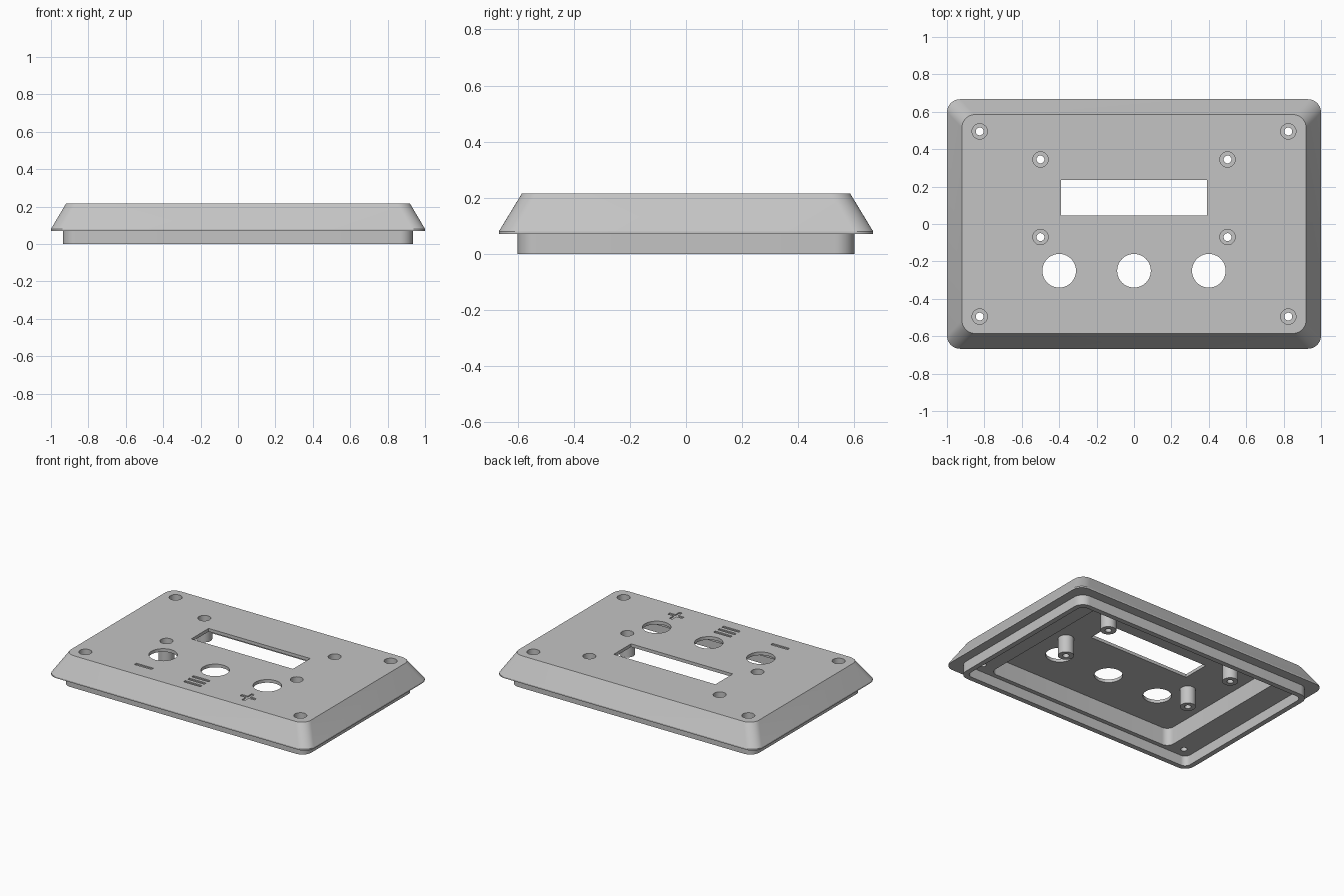
import bpy, bmesh, math

if "Cube" in bpy.data.objects:
    bpy.data.objects.remove(bpy.data.objects["Cube"])

grey = bpy.data.materials.new("light_grey")
grey.diffuse_color = (0.55, 0.55, 0.55, 1)
grey.use_nodes = True
grey.node_tree.nodes["Principled BSDF"].inputs["Base Color"].default_value = grey.diffuse_color


def outline(hx, hy, r):
    """Rectangle, rounded rectangle or circle, by corner radius."""
    if r == 0:
        return [(hx, hy), (-hx, hy), (-hx, -hy), (hx, -hy)]
    if r >= hx:
        return [(r * math.cos(i * math.pi / 20), r * math.sin(i * math.pi / 20)) for i in range(40)]
    pts = []
    for k, (sx, sy) in enumerate([(1, 1), (-1, 1), (-1, -1), (1, -1)]):
        for i in range(11):
            a = (k + i / 10) * math.pi / 2
            pts.append((sx * (hx - r) + r * math.cos(a), sy * (hy - r) + r * math.sin(a)))
    return pts


def loft(name, levels, x=0, y=0):
    """Solid through stacked outlines (half x, half y, radius, z)."""
    bm = bmesh.new()
    rings = [[bm.verts.new((x + px, y + py, z)) for px, py in outline(hx, hy, r)]
             for hx, hy, r, z in levels]
    for a, b in zip(rings, rings[1:]):
        n = len(a)
        for i in range(n):
            j = (i + 1) % n
            bm.faces.new((a[i], a[j], b[j], b[i]))
    bm.faces.new(rings[0])
    bm.faces.new(rings[-1])
    bmesh.ops.recalc_face_normals(bm, faces=bm.faces)
    me = bpy.data.meshes.new(name)
    bm.to_mesh(me)
    bm.free()
    me.materials.append(grey)
    ob = bpy.data.objects.new(name, me)
    bpy.context.collection.objects.link(ob)
    return ob


def combine(ob, tool, operation):
    bpy.context.view_layer.objects.active = ob
    mod = ob.modifiers.new(operation, 'BOOLEAN')
    mod.operation, mod.object, mod.solver = operation, tool, 'EXACT'
    bpy.ops.object.modifier_apply(modifier=mod.name)
    bpy.data.objects.remove(tool)


TOP, PLATE, RIM = 0.215, 0.193, 0.07

# Cover: pocket, shelf, fitting lip, flange and sloped sides
cover = loft("panel_cover", [
    (0.73, 0.535, 0.05, PLATE), (0.73, 0.535, 0.05, RIM),
    (0.90, 0.565, 0.04, RIM), (0.90, 0.565, 0.04, 0),
    (0.935, 0.60, 0.07, 0), (0.935, 0.60, 0.07, RIM),
    (1.0, 0.667, 0.07, RIM), (1.0, 0.667, 0.07, 0.08),
    (0.92, 0.585, 0.07, TOP)])

# Screw bosses under the plate
bosses = [(sx * 0.5, y) for sx in (-1, 1) for y in (0.345, -0.07)]
for x, y in bosses:
    combine(cover, loft("boss", [(0.05, 0.05, 0.05, RIM), (0.05, 0.05, 0.05, 0.204)], x, y), 'UNION')

# Counterbored screw holes in bosses and corners
corners = [(sx * 0.825, sy * 0.495) for sx in (-1, 1) for sy in (-1, 1)]
for x, y in bosses + corners:
    combine(cover, loft("screw_cut", [
        (0.021, 0.021, 0.021, 0.03), (0.021, 0.021, 0.021, 0.10),
        (0.041, 0.041, 0.041, 0.10), (0.041, 0.041, 0.041, 0.3)], x, y), 'DIFFERENCE')

# Display window and button holes
combine(cover, loft("window_cut", [(0.39, 0.095, 0, 0.15), (0.39, 0.095, 0, 0.3)], 0, 0.14), 'DIFFERENCE')
for x in (-0.4, 0, 0.4):
    combine(cover, loft("button_cut", [(0.09, 0.09, 0.09, 0.15), (0.09, 0.09, 0.09, 0.3)], x, -0.25), 'DIFFERENCE')

# Shallow engraved button marks: one bar, three bars, crossed bars
marks = [(-0.4, -0.46, 0.065, 0.011), (0.4, -0.46, 0.055, 0.011), (0.4, -0.46, 0.011, 0.055)]
marks += [(0, -0.45 + d, 0.065, 0.010) for d in (-0.045, 0, 0.045)]
for x, y, hx, hy in marks:
    combine(cover, loft("mark_cut", [(hx, hy, 0, TOP - 0.008), (hx, hy, 0, 0.3)], x, y), 'DIFFERENCE')

# Smooth the rounded parts, keep the edges sharp
bpy.ops.object.select_all(action='DESELECT')
cover.select_set(True)
bpy.context.view_layer.objects.active = cover
bpy.ops.object.shade_smooth_by_angle(angle=math.radians(30))
